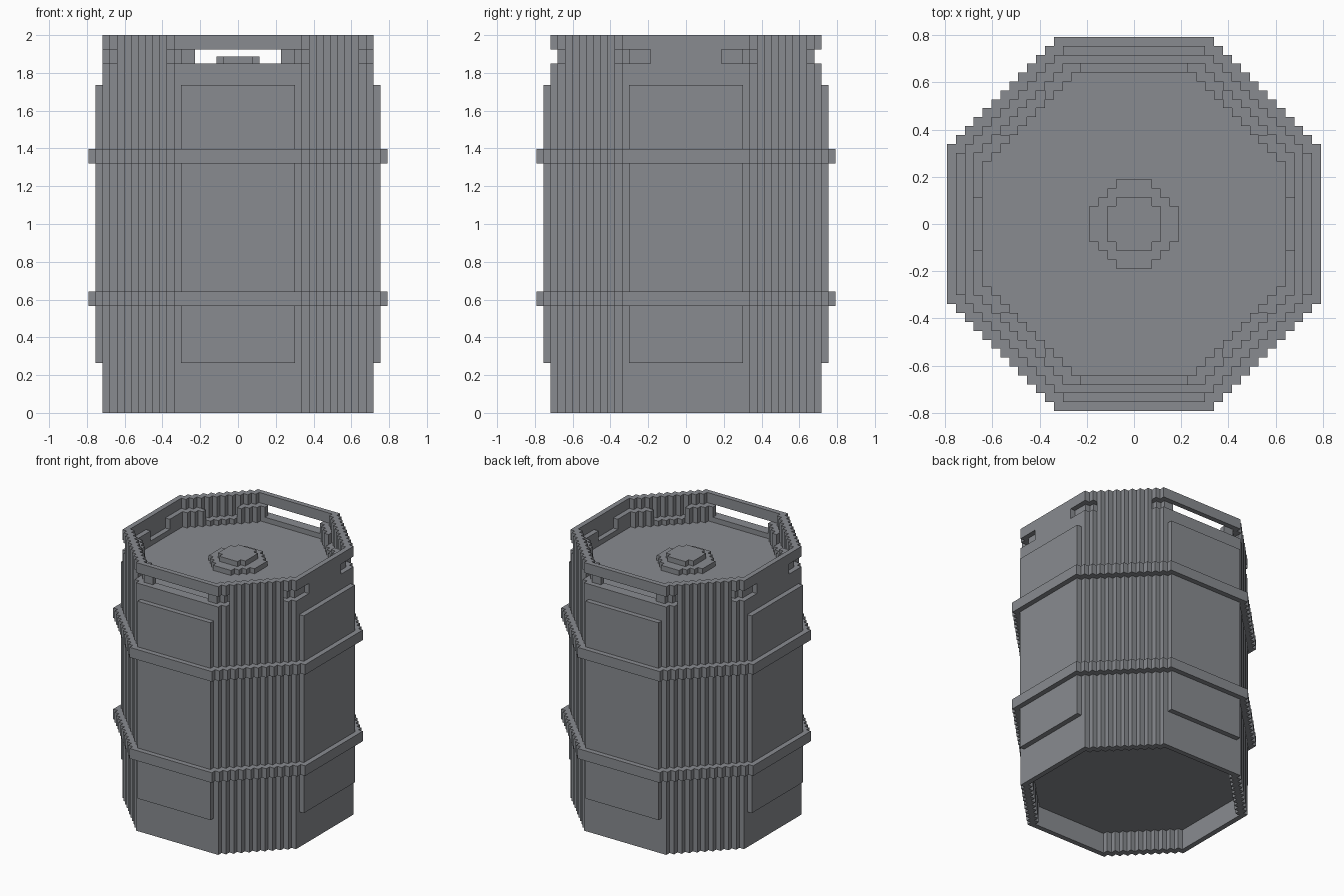
import bpy, bmesh, math

U = 2 / 53          # edge length of one block
SPAN = 22

if "Cube" in bpy.data.objects:
    bpy.data.objects.remove(bpy.data.objects["Cube"], do_unlink=True)

steel = bpy.data.materials.new("steel_grey")
steel.use_nodes = True
COLOUR = (0.25, 0.26, 0.28, 1)
steel.diffuse_color = COLOUR
steel.node_tree.nodes["Principled BSDF"].inputs["Base Color"].default_value = COLOUR


def fold(n):
    """Mirror a block index onto the positive side."""
    return n if n >= 0 else -1 - n


def octagon(radius, flat):
    """Stepped octagon rule: radius and half flat side, in blocks."""
    return lambda i, j: max(i, j) < radius and i + j < radius + flat - 1


def ring(outer, inner):
    return lambda i, j: outer(i, j) and not inner(i, j)


def cells(rule):
    rng = range(-SPAN, SPAN)
    return {(i, j) for i in rng for j in rng if rule(fold(i), fold(j))}


def build(name, layers):
    """Stack layers of (rule, bottom, top) into one closed blocky mesh."""
    bm = bmesh.new()

    def face(*points):
        bm.faces.new([bm.verts.new((x * U, y * U, z * U)) for x, y, z in points])

    sets = [set()] + [cells(rule) for rule, _, _ in layers] + [set()]
    for k, (_, z0, z1) in enumerate(layers, 1):
        below, here, above = sets[k - 1:k + 2]
        for i, j in here:
            corners = [(i, j), (i + 1, j), (i + 1, j + 1), (i, j + 1)]
            if (i, j) not in above:
                face(*[(x, y, z1) for x, y in corners])
            if (i, j) not in below:
                face(*[(x, y, z0) for x, y in reversed(corners)])
            for dx, dy in ((1, 0), (0, 1), (-1, 0), (0, -1)):
                if (i + dx, j + dy) in here:
                    continue
                mx, my = i + (1 + dx) / 2, j + (1 + dy) / 2
                ax, ay, bx, by = mx + dy / 2, my - dx / 2, mx - dy / 2, my + dx / 2
                face((ax, ay, z0), (bx, by, z0), (bx, by, z1), (ax, ay, z1))
    bmesh.ops.remove_doubles(bm, verts=bm.verts, dist=U / 100)
    bmesh.ops.dissolve_limit(bm, angle_limit=math.radians(1),
                             verts=bm.verts, edges=bm.edges)
    mesh = bpy.data.meshes.new(name)
    bm.to_mesh(mesh)
    bm.free()
    mesh.materials.append(steel)
    obj = bpy.data.objects.new(name, mesh)
    bpy.context.collection.objects.link(obj)
    return obj


# Nested outlines
hoop_line = octagon(21, 9)
body_line = octagon(19, 9)
wall_line = octagon(18, 8)
lid_line = octagon(17, 7)
wall = ring(body_line, wall_line)
lining = ring(wall_line, lid_line)


def handle_layer(i, j):
    """Wall with handle slots, and the posts set just inside it."""
    if wall(i, j):
        return (i > 9 and j > 9) or (i > j and j < 5)
    if lining(i, j):
        return 6 <= i < 10 if j > i else 3 <= j < 10
    return False


# Barrel shell: hollow foot, body, lid recess, handle slots, top rim
build("barrel_body", [
    (wall, 0, 4),
    (body_line, 4, 48),
    (ring(body_line, lid_line), 48, 49),
    (handle_layer, 49, 51),
    (wall, 51, 53),
])

# Two-tier cap on the lid
build("lid_cap", [(octagon(5, 2), 48, 49), (octagon(3, 2), 49, 50)])

# Hoops around the body
for name, z in (("lower_hoop", 15), ("upper_hoop", 35)):
    build(name, [(ring(hoop_line, body_line), z, z + 2)])

# Raised panels on the four flat sides
build("side_panels", [
    (lambda i, j: max(i, j) == 19 and min(i, j) < 8, 7, 46),
])
